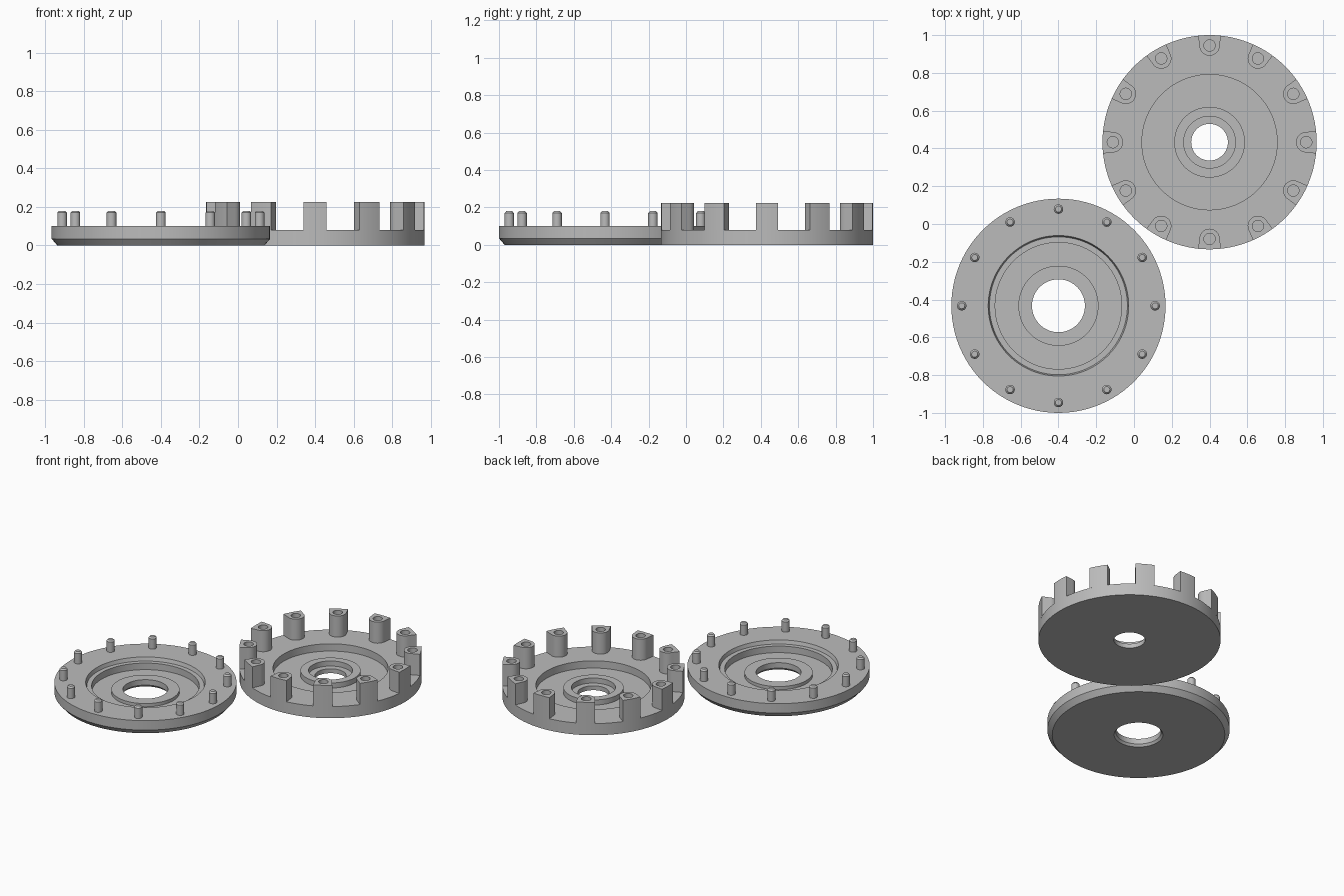
import bpy, bmesh, math
from mathutils import Matrix, Vector

if "Cube" in bpy.data.objects:
    bpy.data.objects.remove(bpy.data.objects["Cube"])

grey = bpy.data.materials.new("plain_grey")
grey.diffuse_color = (0.5, 0.5, 0.5, 1)
grey.use_nodes = True
grey.node_tree.nodes["Principled BSDF"].inputs["Base Color"].default_value = grey.diffuse_color

R = 0.567            # outer radius of both discs
BOLT = 0.512         # radius of the pin / socket circle
PIN_DISC = Vector((-0.40, -0.433, 0))
LUG_DISC = Vector((0.40, 0.433, 0))


def finish(bm, name, loc, turn=0.0):
    bmesh.ops.recalc_face_normals(bm, faces=bm.faces)
    me = bpy.data.meshes.new(name)
    bm.to_mesh(me)
    bm.free()
    ob = bpy.data.objects.new(name, me)
    bpy.context.collection.objects.link(ob)
    ob.location = loc
    ob.rotation_euler.z = turn
    me.materials.append(grey)
    bpy.ops.object.select_all(action='DESELECT')
    ob.select_set(True)
    bpy.context.view_layer.objects.active = ob
    bpy.ops.object.shade_smooth_by_angle(angle=math.radians(25))
    return ob


def lathe(name, profile, loc, steps, closed=True):
    """Revolve an (r, z) profile round z; a closed profile makes a ring."""
    bm = bmesh.new()
    rings = [[bm.verts.new((r * math.cos(2 * math.pi * i / steps),
                            r * math.sin(2 * math.pi * i / steps), z))
              for i in range(steps)] for r, z in profile]
    pairs = list(zip(rings, rings[1:]))
    if closed:
        pairs.append((rings[-1], rings[0]))
    else:
        bm.faces.new(rings[0])
        bm.faces.new(rings[-1])
    for a, b in pairs:
        for i in range(steps):
            j = (i + 1) % steps
            bm.faces.new((a[i], a[j], b[j], b[i]))
    return finish(bm, name, loc)


def lug(name, loc, turn):
    """D-shaped post, flush with the rim, with a blind socket in its top."""
    w, z0, z1, hole, floor = 0.054, 0.08, 0.225, 0.03, 0.13
    outline = []
    for i in range(17):                                   # rounded inner side
        a = math.pi / 2 + math.pi * i / 16
        outline.append(Vector((BOLT + w * math.cos(a), w * math.sin(a))))
    half = math.asin(0.06 / R)
    rim = [Vector((R * math.cos(a), R * math.sin(a)))
           for a in (half * (i / 4 - 1) for i in range(9))]
    sides = lambda p, q: [p.lerp(q, k / 3) for k in (1, 2)]
    outline = outline + sides(outline[-1], rim[0]) + rim + sides(rim[-1], outline[0])
    centre = Vector((BOLT, 0))
    socket = [centre + (p - centre).normalized() * hole for p in outline]
    bm = bmesh.new()
    rings = [[bm.verts.new((p.x, p.y, z)) for p in loop]
             for loop, z in ((outline, z0), (outline, z1), (socket, z1), (socket, floor))]
    n = len(outline)
    for a, b in zip(rings, rings[1:]):
        for i in range(n):
            j = (i + 1) % n
            bm.faces.new((a[i], a[j], b[j], b[i]))
    bm.faces.new(rings[0])
    bm.faces.new(rings[-1])
    return finish(bm, name, loc, turn)


# Disc with pins: chamfered underside, stepped recess, raised hub ring
lathe("pin_disc", [
    (0.152, 0), (0.537, 0), (R, 0.035), (R, 0.10),
    (0.372, 0.10), (0.365, 0.075), (0.335, 0.075), (0.335, 0.03),
    (0.212, 0.03), (0.212, 0.052), (0.14, 0.052), (0.14, 0.015)],
    PIN_DISC, 96)

# Disc with lugs: plain rim, recess, counterbored hub
lathe("lug_disc", [
    (0.097, 0), (R, 0), (R, 0.08), (0.358, 0.08), (0.358, 0.03),
    (0.187, 0.03), (0.187, 0.065), (0.137, 0.065), (0.137, 0.03),
    (0.097, 0.03)], LUG_DISC, 96)

# Twelve pins and twelve matching lugs
for i in range(12):
    a = i * math.pi / 6
    spot = PIN_DISC + Vector((BOLT * math.cos(a), BOLT * math.sin(a), 0))
    lathe(f"pin_{i + 1}", [(0.025, 0.09), (0.025, 0.17), (0.016, 0.18)],
          spot, 24, closed=False)
    lug(f"lug_{i + 1}", LUG_DISC, a)
